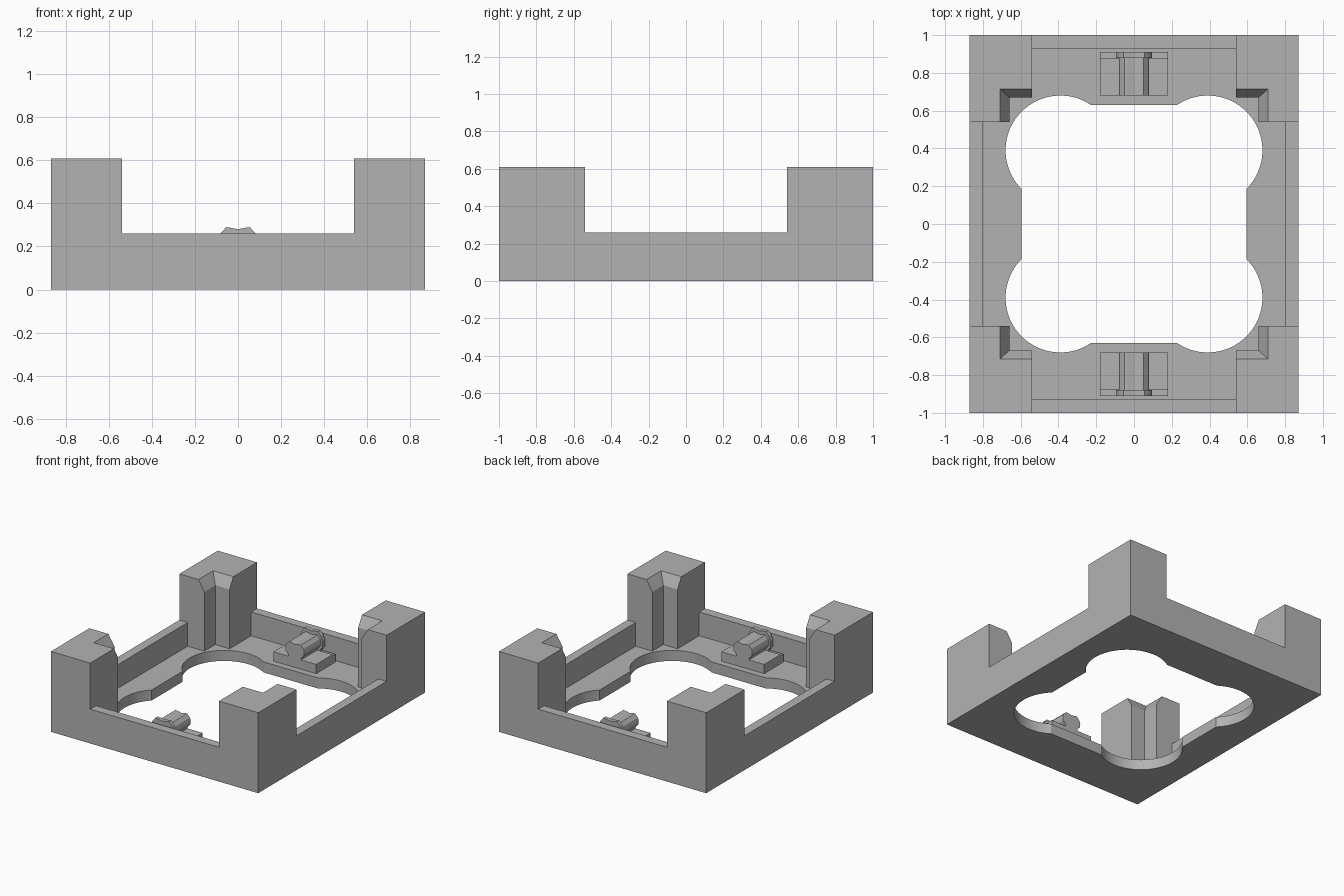
import bpy, bmesh, math

if "Cube" in bpy.data.objects:
    bpy.data.objects.remove(bpy.data.objects["Cube"], do_unlink=True)

grey = bpy.data.materials.new("plain grey")
grey.use_nodes = True
grey.diffuse_color = (0.45, 0.45, 0.45, 1)
grey.node_tree.nodes["Principled BSDF"].inputs["Base Color"].default_value = grey.diffuse_color


def loft(name, bottom, top):
    """Solid between two matching rings of points."""
    bm = bmesh.new()
    a = [bm.verts.new(p) for p in bottom]
    b = [bm.verts.new(p) for p in top]
    bm.faces.new(a)
    bm.faces.new(b)
    for i in range(len(a)):
        j = (i + 1) % len(a)
        bm.faces.new((a[i], a[j], b[j], b[i]))
    bmesh.ops.recalc_face_normals(bm, faces=bm.faces)
    mesh = bpy.data.meshes.new(name)
    bm.to_mesh(mesh)
    bm.free()
    mesh.materials.append(grey)
    obj = bpy.data.objects.new(name, mesh)
    bpy.context.collection.objects.link(obj)
    return obj


def rect(x, y, z, cy=0):
    return [(sx * x, cy + sy * y, z) for sx, sy in ((-1, -1), (1, -1), (1, 1), (-1, 1))]


def block(name, x, y, z0, z1, cy=0):
    return loft(name, rect(x, y, z0, cy), rect(x, y, z1, cy))


def extrude_y(name, half, y0, y1):
    """Extrude a left-right symmetric (x, z) profile along y."""
    ring = half + [(-x, z) for x, z in reversed(half) if x > 0]
    return loft(name, [(x, y0, z) for x, z in ring], [(x, y1, z) for x, z in ring])


def select(obj):
    bpy.ops.object.select_all(action="DESELECT")
    obj.select_set(True)
    bpy.context.view_layer.objects.active = obj


def cut(obj, cutter):
    mod = obj.modifiers.new("cut", "BOOLEAN")
    mod.operation = "DIFFERENCE"
    mod.solver = "EXACT"
    mod.object = cutter
    select(obj)
    bpy.ops.object.modifier_apply(modifier=mod.name)
    bpy.data.objects.remove(cutter, do_unlink=True)


# Main dimensions
W, L, H = 0.87, 1.0, 0.61
POST, RIM, FLOOR = 0.54, 0.26, 0.08
OVER = 0.8

# Tray: solid block, lowered side walls, hollow interior
tray = block("tray_frame", W, L, 0, H)
cut(tray, block("long_gap", POST, 1.2, RIM, OVER))
cut(tray, block("cross_gap", 1.2, POST, RIM, OVER))
cut(tray, block("long_hollow", POST, 0.93, FLOOR, OVER))
cut(tray, block("cross_hollow", 0.80, POST, FLOOR, OVER))

# Corner post notches with a flared lead-in at the top
cut(tray, block("notch", 0.66, 0.67, FLOOR, OVER))
cut(tray, loft("lead_in", rect(0.66, 0.67, 0.53), rect(0.76, 0.76, 0.69)))

# Four-lobed opening through the floor
lobe = []
for quarter in range(4):
    sx = 1 if quarter in (0, 3) else -1
    sy = 1 if quarter < 2 else -1
    arc = []
    for i in range(33):
        t = math.radians(-45 + 169 * i / 32)
        arc.append((sx * (0.39 + 0.29 * math.cos(t)), sy * (0.39 + 0.29 * math.sin(t))))
    lobe += arc if sx * sy > 0 else arc[::-1]
cut(tray, loft("opening", [(x, y, -0.1) for x, y in lobe], [(x, y, 0.2) for x, y in lobe]))
select(tray)
bpy.ops.object.shade_smooth_by_angle(angle=math.radians(20))

# Clip at each end: stepped base, grooved barrel and wider flange
barrel = [(0, 0.14), (0.05, 0.14), (0.055, 0.165), (0.075, 0.185), (0.08, 0.21),
          (0.073, 0.238), (0.05, 0.262), (0.035, 0.262), (0, 0.255)]
flange = [(0, 0.13), (0.07, 0.13), (0.075, 0.16), (0.095, 0.18), (0.095, 0.225),
          (0.08, 0.262), (0.055, 0.29), (0.04, 0.288), (0, 0.28)]
for side, s in (("front", -1), ("back", 1)):
    block(side + "_clip_base", 0.18, 0.0975, FLOOR - 0.01, 0.15, s * 0.7775)
    block(side + "_clip_step", 0.18, 0.0175, FLOOR - 0.01, 0.14, s * 0.8925)
    extrude_y(side + "_clip_barrel", barrel, s * 0.68, s * 0.885)
    extrude_y(side + "_clip_flange", flange, s * 0.88, s * 0.91)
